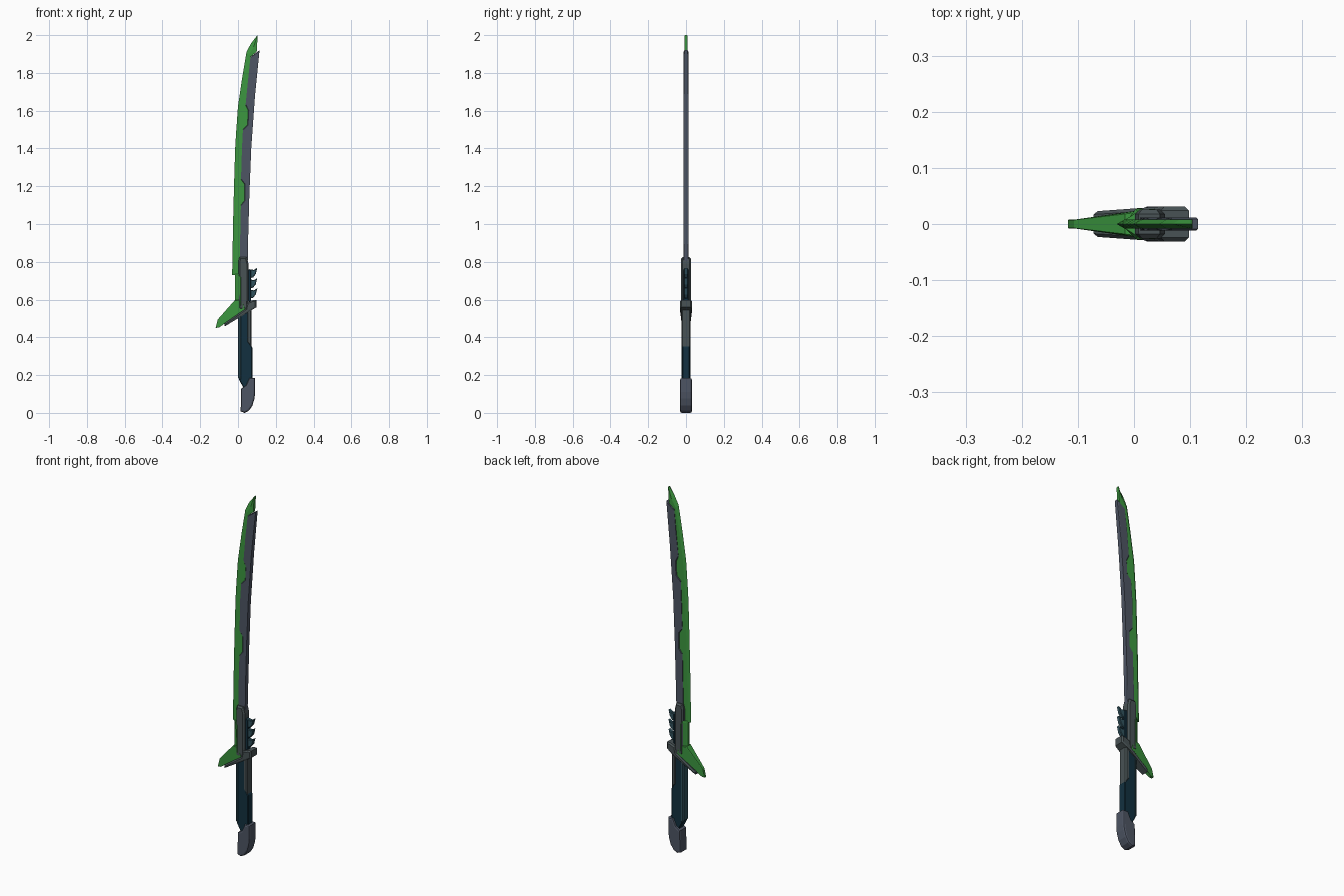
import bpy, bmesh


def material(name, rgb):
    m = bpy.data.materials.new(name)
    m.diffuse_color = (*rgb, 1)
    return m


GREEN = material("green", (0.045, 0.31, 0.05))
STEEL = material("steel", (0.075, 0.09, 0.125))
GUNMETAL = material("gunmetal", (0.065, 0.085, 0.09))
TEAL = material("dark_teal", (0.006, 0.03, 0.05))
TRIM = material("teal_trim", (0.03, 0.085, 0.11))


def finish(bm, name, mat):
    bmesh.ops.recalc_face_normals(bm, faces=bm.faces)
    me = bpy.data.meshes.new(name)
    bm.to_mesh(me)
    bm.free()
    ob = bpy.data.objects.new(name, me)
    bpy.context.collection.objects.link(ob)
    me.materials.append(mat)
    return ob


def plate(name, outline, half, mat, bevel=0.0, segments=1, taper=None):
    """Side outline (x, z) extruded over y, with chamfered front and back rims."""
    bm = bmesh.new()
    face = bm.faces.new([bm.verts.new((x, -half, z)) for x, z in outline])
    ext = bmesh.ops.extrude_face_region(bm, geom=[face])
    for v in ext["geom"]:
        if isinstance(v, bmesh.types.BMVert):
            v.co.y = half
    if bevel:
        rim = [e for e in bm.edges if abs(e.verts[0].co.y - e.verts[1].co.y) < 1e-6]
        bmesh.ops.bevel(bm, geom=rim, offset=bevel, segments=segments,
                        profile=0.5, affect='EDGES', clamp_overlap=True)
    if taper:
        for v in bm.verts:
            v.co.y *= taper(v.co.x, v.co.z)
    return finish(bm, name, mat)


def edge_strip(name, rows, half, width, mat):
    """Blade strip from (z, outer x, inner x, z of inner) rows, honed to a line on the outer side."""
    bm = bmesh.new()
    rings = []
    for z, xo, xi, zi in rows:
        w = min(width / max(xi - xo, 1e-4), 0.6)
        xm, zm = xo + (xi - xo) * w, z + (zi - z) * w
        pts = [(xo, 0, z), (xm, -half, zm), (xi, -half, zi), (xi, half, zi), (xm, half, zm)]
        rings.append([bm.verts.new(p) for p in pts])
    for a, b in zip(rings, rings[1:]):
        for i in range(5):
            j = (i + 1) % 5
            bm.faces.new((a[i], a[j], b[j], b[i]))
    bm.faces.new(rings[0])
    bm.faces.new(rings[-1])
    return finish(bm, name, mat)


# Green cutting edge with two raised steps along its inner side
edge_strip("cutting_edge", [
    (0.73, -0.031, 0.010, 0.73), (0.90, -0.028, 0.011, 0.90), (1.10, -0.024, 0.015, 1.10),
    (1.125, -0.023, 0.035, 1.125), (1.21, -0.021, 0.035, 1.21), (1.235, -0.020, 0.016, 1.235),
    (1.40, -0.015, 0.021, 1.40), (1.50, -0.009, 0.026, 1.50), (1.525, -0.007, 0.050, 1.525),
    (1.60, -0.002, 0.054, 1.60), (1.63, 0.001, 0.040, 1.63), (1.78, 0.023, 0.054, 1.77),
    (1.91, 0.045, 0.066, 1.885), (1.955, 0.068, 0.099, 1.912), (2.0, 0.103, 0.104, 1.998),
], 0.008, 0.014, GREEN)

# Steel blade body and spine
plate("blade_body", [
    (0.010, 0.70), (0.050, 0.70), (0.053, 0.90), (0.060, 1.15), (0.070, 1.40), (0.090, 1.68),
    (0.114, 1.92), (0.066, 1.885), (0.054, 1.77), (0.040, 1.63), (0.054, 1.60), (0.050, 1.525),
    (0.026, 1.50), (0.021, 1.40), (0.016, 1.235), (0.035, 1.21), (0.035, 1.125), (0.015, 1.10),
    (0.011, 0.90)], 0.012, STEEL, 0.003)

# Collar that clamps the blade
plate("collar", [(0.002, 0.55), (0.050, 0.54), (0.055, 0.60), (0.055, 0.79), (0.046, 0.825),
                 (0.008, 0.825), (0.002, 0.80)], 0.026, GUNMETAL, 0.008)

# Green inlay running down into the swept wing
plate("inlay", [(-0.016, 0.58), (0.020, 0.56), (0.020, 0.72), (0.006, 0.735), (-0.016, 0.735)],
      0.0275, GREEN, 0.006, taper=lambda x, z: 0.35 if x < -0.008 else 1)
plate("wing", [(-0.118, 0.45), (-0.107, 0.495), (-0.016, 0.598), (0.020, 0.60), (0.040, 0.55),
               (-0.075, 0.470), (-0.100, 0.452)], 0.027, GREEN, 0.003,
      taper=lambda x, z: min(1, 0.3 + max(0, x + 0.09) * 6))

# Slanted guard bar
plate("guard", [(-0.070, 0.458), (-0.072, 0.474), (0.040, 0.552), (0.048, 0.585), (0.080, 0.598),
                (0.098, 0.598), (0.098, 0.560), (0.055, 0.534)], 0.031, GUNMETAL, 0.007,
      taper=lambda x, z: 1 if x > 0 else 1 + 4 * x)

# Row of hooked fins behind the collar
plate("fin_base", [(0.045, 0.59), (0.068, 0.59), (0.068, 0.755), (0.045, 0.765)], 0.012, TEAL, 0.002)
for i in range(3):
    z = 0.605 + i * 0.054
    plate(f"fin_{i + 1}", [(0.060, z), (0.080, z + 0.004), (0.094, z + 0.022), (0.102, z + 0.055),
                           (0.084, z + 0.044), (0.060, z + 0.048)], 0.010, TRIM, 0.003)

# Grip: dark core, front trim strip and upper back trim
plate("grip_core", [(0.006, 0.175), (0.030, 0.13), (0.076, 0.13), (0.076, 0.345), (0.058, 0.375),
                    (0.058, 0.56), (0.006, 0.54)], 0.021, TEAL, 0.004)
plate("grip_front_trim", [(0.000, 0.185), (0.020, 0.165), (0.020, 0.545), (0.000, 0.53)],
      0.023, TRIM, 0.006)
plate("grip_back_trim", [(0.047, 0.375), (0.072, 0.345), (0.072, 0.55), (0.047, 0.55)],
      0.024, GUNMETAL, 0.006)

# Rounded pommel
plate("pommel", [(0.014, 0.008), (0.035, 0.0), (0.058, 0.012), (0.076, 0.038), (0.087, 0.075),
                 (0.091, 0.11), (0.091, 0.184), (0.060, 0.184), (0.042, 0.145), (0.017, 0.128)],
      0.031, STEEL, 0.009, segments=2)
